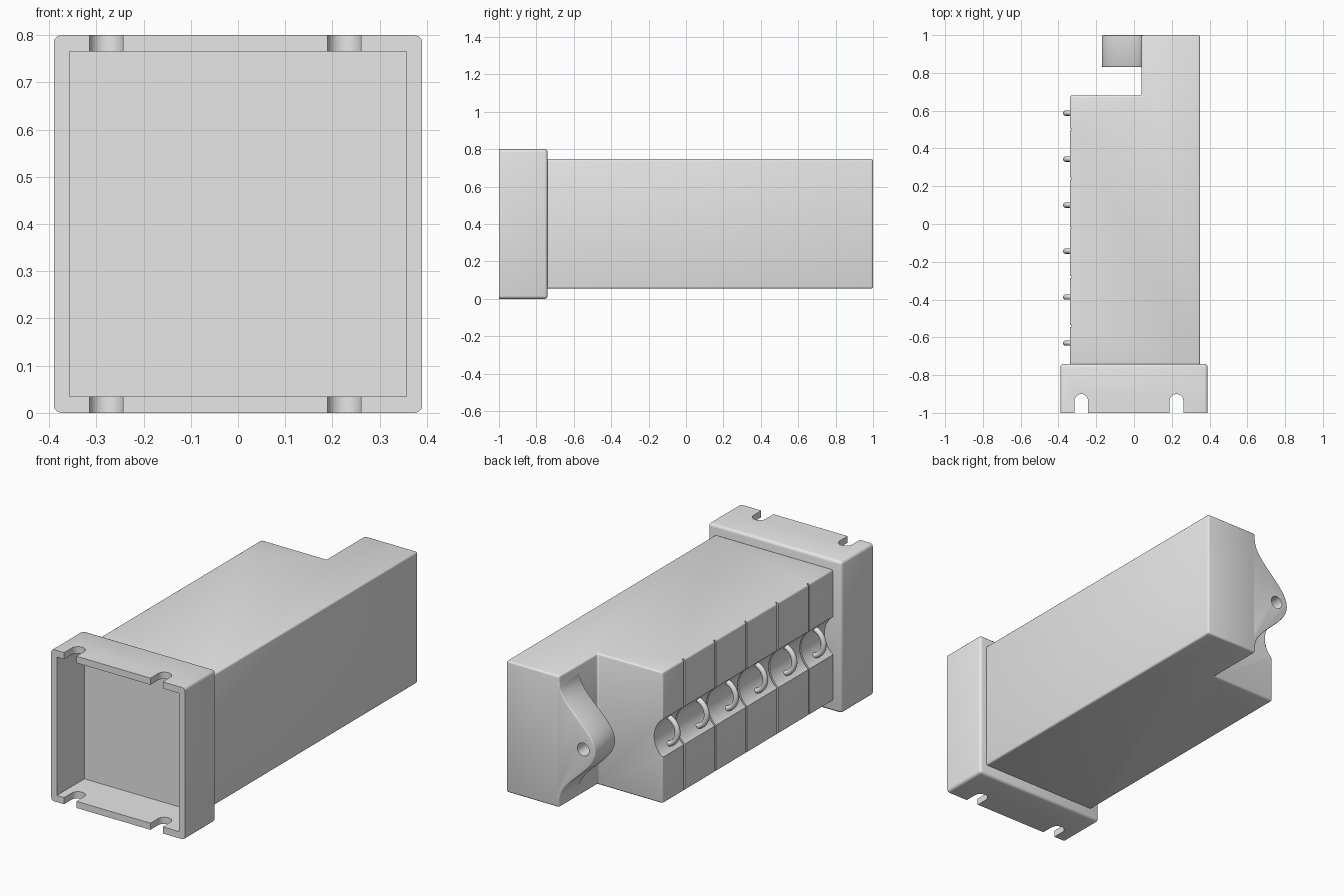
import bpy
import bmesh
from math import cos, sin, pi, radians
from mathutils import Vector

cube = bpy.data.objects.get("Cube")
if cube:
    bpy.data.objects.remove(cube, do_unlink=True)

grey = bpy.data.materials.new("plain grey")
grey.use_nodes = True
grey.diffuse_color = (0.8, 0.8, 0.8, 1)
grey.node_tree.nodes["Principled BSDF"].inputs["Base Color"].default_value = (0.8, 0.8, 0.8, 1)


def prism(name, points, axis, lo, hi, bevel=0, keep=None):
    """Extrude a closed profile along y or z, rounding the sharp edges chosen by keep."""
    bm = bmesh.new()
    place = (lambda a, b, c: (a, c, b)) if axis == "y" else (lambda a, b, c: (a, b, c))
    face = bm.faces.new([bm.verts.new(place(a, b, lo)) for a, b in points])
    grown = bmesh.ops.extrude_face_region(bm, geom=[face])
    move = Vector(place(0, 0, hi - lo))
    bmesh.ops.translate(bm, vec=move, verts=[v for v in grown["geom"] if isinstance(v, bmesh.types.BMVert)])
    bmesh.ops.recalc_face_normals(bm, faces=bm.faces[:])
    if bevel:
        edges = [e for e in bm.edges if e.calc_face_angle(0) > 0.6 and (keep is None or keep(e))]
        bmesh.ops.bevel(bm, geom=edges, offset=bevel, segments=3, profile=0.5,
                        affect="EDGES", clamp_overlap=True)
    mesh = bpy.data.meshes.new(name)
    bm.to_mesh(mesh)
    bm.free()
    obj = bpy.data.objects.new(name, mesh)
    bpy.context.collection.objects.link(obj)
    mesh.materials.append(grey)
    return obj


def rect(x0, x1, y0, y1):
    return [(x0, y0), (x1, y0), (x1, y1), (x0, y1)]


def arc(cx, cy, r, start, end, steps):
    return [(cx + r * cos(start + (end - start) * i / steps),
             cy + r * sin(start + (end - start) * i / steps)) for i in range(steps + 1)]


def circle(cx, cy, r, steps=48):
    return arc(cx, cy, r, 0, 2 * pi, steps)[:-1]


def activate(obj):
    bpy.ops.object.select_all(action="DESELECT")
    obj.select_set(True)
    bpy.context.view_layer.objects.active = obj


def cut(obj, cutter):
    mod = obj.modifiers.new("cut", "BOOLEAN")
    mod.operation = "DIFFERENCE"
    mod.solver = "EXACT"
    mod.object = cutter
    activate(obj)
    bpy.ops.object.modifier_apply(modifier=mod.name)
    bpy.data.objects.remove(cutter, do_unlink=True)


# Mounting box: open front, rounded corners and back rim
mount = prism("mounting_box", rect(-0.39, 0.39, 0, 0.8), "y", -1, -0.74, 0.016,
              lambda e: any(v.co.y > -0.9 for v in e.verts))
cut(mount, prism("cavity", rect(-0.357, 0.357, 0.035, 0.765), "y", -1.1, -0.77))
for x in (-0.279, 0.225):
    slot = [(x - 0.036, -1.1), (x + 0.036, -1.1)] + arc(x, -0.936, 0.036, 0, pi, 16)
    cut(mount, prism("slot", slot, "z", -0.1, 0.9))

# Main body: long block with a stepped back end
outline = [(-0.34, -0.745), (0.35, -0.745), (0.35, 1), (0.04, 1), (0.04, 0.68), (-0.34, 0.68)]
body = prism("main_body", outline, "z", 0.055, 0.748, 0.01)

# Round channel along the side, with shallow slits between the modules
cut(body, prism("channel", circle(-0.415, 0.4, 0.125), "y", -0.9, 0.9))
for i in range(5):
    y = 0.5 - 0.26 * i
    cut(body, prism("slit", rect(-0.4, -0.33, -0.1, 0.9), "y", y - 0.005, y + 0.005))
    cut(body, prism("slit_bend", circle(-0.415, 0.4, 0.135), "y", y - 0.005, y + 0.005))

# Back lug with a bell-shaped edge and a bolt hole
bell = []
for i in range(33):
    d = 0.31 * (1 - i / 16)
    bell.append((0.04 - 0.105 * (1 + cos(pi * d / 0.31)), 0.4 + d))
lug = prism("back_lug", [(0.1, 0.71)] + bell + [(0.1, 0.09)], "y", 0.83, 0.9995, 0.006)
cut(lug, prism("bolt_hole", circle(-0.1, 0.4, 0.034, 32), "y", 0.7, 1.1))

# Loops standing out of the channel
parts = [mount, body, lug]
for i in range(6):
    bpy.ops.mesh.primitive_torus_add(location=(-0.288, 0.587 - 0.2435 * i, 0.4),
                                     rotation=(radians(90), 0, 0), major_radius=0.074,
                                     minor_radius=0.014, major_segments=40, minor_segments=12)
    loop = bpy.context.object
    loop.name = f"wire_loop_{i + 1}"
    loop.data.materials.append(grey)
    parts.append(loop)

for part in parts:
    activate(part)
    bpy.ops.object.shade_smooth_by_angle(angle=radians(35))
